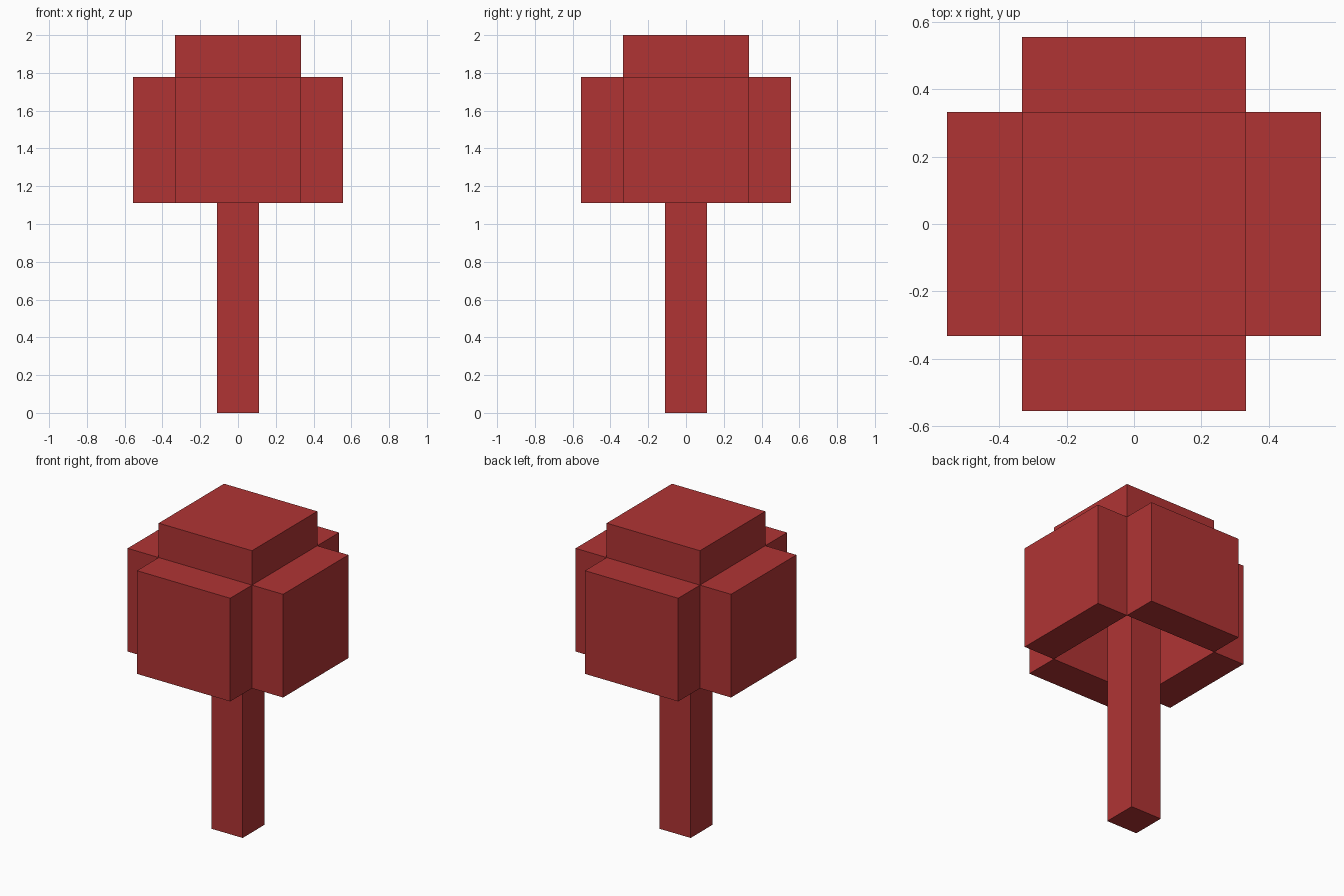
import bpy
import math
from mathutils import Matrix, Vector

default = bpy.data.objects.get("Cube")
if default:
    bpy.data.objects.remove(default, do_unlink=True)

# One brick red for the whole model
RED = (0.434, 0.034, 0.034, 1.0)
red = bpy.data.materials.new("brick_red")
red.use_nodes = True
red.diffuse_color = RED
red.node_tree.nodes["Principled BSDF"].inputs["Base Color"].default_value = RED

U = 2 / 18  # grid unit: the model is 18 units tall


def box(name, size, centre, turn=0.0):
    """Box measured in grid units, turned about the vertical axis of the model."""
    bpy.ops.mesh.primitive_cube_add(size=1)
    obj = bpy.context.object
    obj.name = name
    place = (Matrix.Rotation(turn, 4, "Z")
             @ Matrix.Translation(Vector(centre) * U)
             @ Matrix.Diagonal((*(s * U for s in size), 1)))
    obj.data.transform(place)
    obj.data.materials.append(red)
    return obj


# Trunk runs up through the hollow crown to the underside of the top slab
box("trunk", (2, 2, 16), (0, 0, 8))

# Four crown slabs around an open-bottomed core
for i, side in enumerate(("front", "left", "back", "right")):
    box("crown_" + side, (6, 2, 6), (0, -4, 13), i * math.pi / 2)

# Slab closing the crown
box("crown_top", (6, 6, 2), (0, 0, 17))
